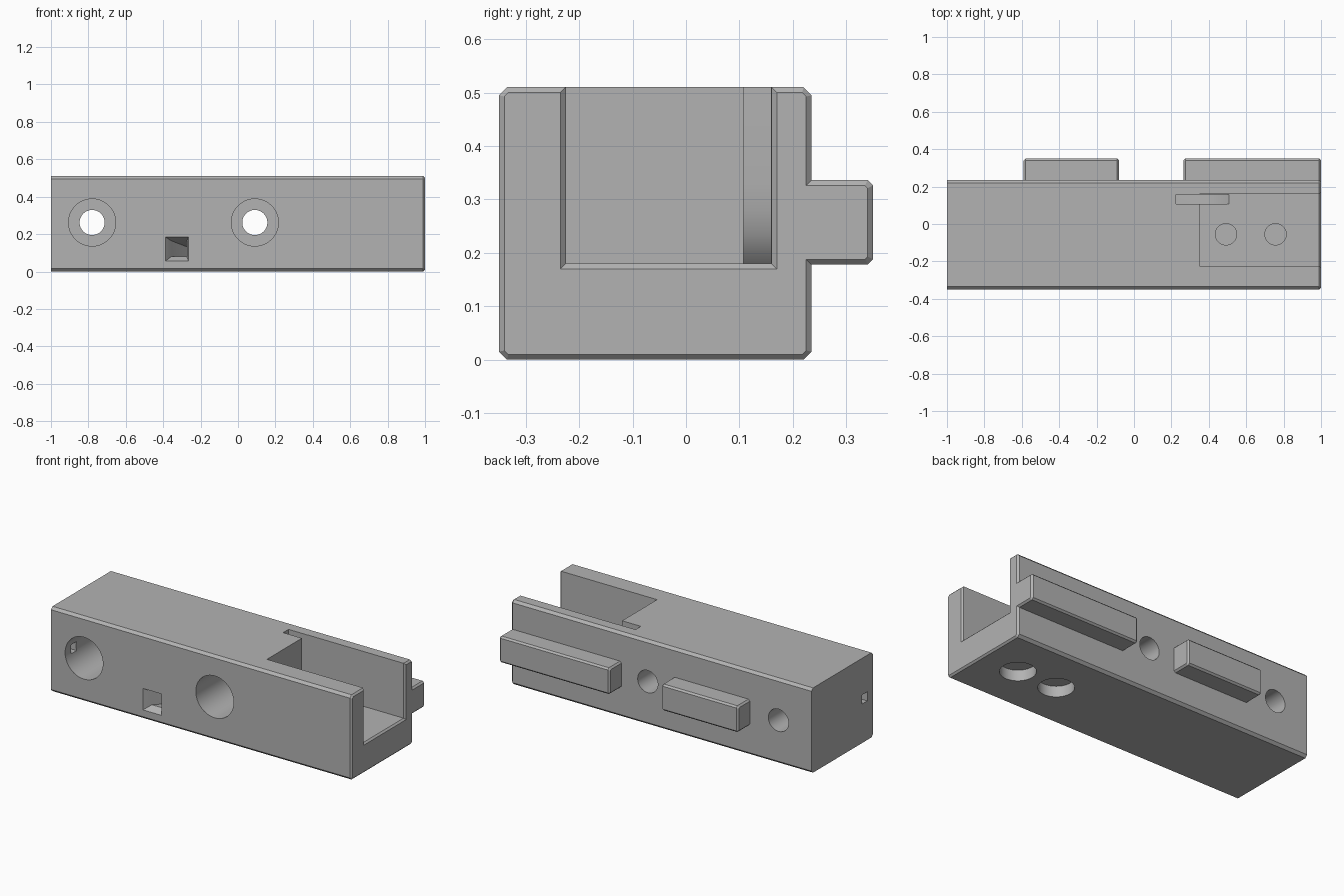
import bpy, bmesh, math
from mathutils import Vector

old = bpy.data.objects.get("Cube")
if old:
    bpy.data.objects.remove(old, do_unlink=True)

GREY = (0.45, 0.45, 0.45, 1)
mat = bpy.data.materials.new("plain grey")
mat.use_nodes = True
mat.diffuse_color = GREY
mat.node_tree.nodes["Principled BSDF"].inputs["Base Color"].default_value = GREY


def loft(name, rings):
    """Closed solid through a list of matching point rings."""
    bm = bmesh.new()
    loops = [[bm.verts.new(p) for p in ring] for ring in rings]
    n = len(loops[0])
    for a, b in zip(loops, loops[1:]):
        for i in range(n):
            j = (i + 1) % n
            bm.faces.new((a[i], a[j], b[j], b[i]))
    bm.faces.new(loops[0])
    bm.faces.new(loops[-1])
    bmesh.ops.recalc_face_normals(bm, faces=bm.faces)
    mesh = bpy.data.meshes.new(name)
    bm.to_mesh(mesh)
    bm.free()
    mesh.materials.append(mat)
    ob = bpy.data.objects.new(name, mesh)
    bpy.context.collection.objects.link(ob)
    return ob


def rect(x, y0, y1, z0, z1):
    return [(x, y0, z0), (x, y1, z0), (x, y1, z1), (x, y0, z1)]


def box(name, x0, x1, y0, y1, z0, z1):
    return loft(name, [rect(x, y0, y1, z0, z1) for x in (x0, x1)])


def octagon(x, y0, y1, z0, z1, c):
    return [(x, y0 + c, z0), (x, y1 - c, z0), (x, y1, z0 + c), (x, y1, z1 - c),
            (x, y1 - c, z1), (x, y0 + c, z1), (x, y0, z1 - c), (x, y0, z0 + c)]


def chamfered_bar(name, x0, x1, y0, y1, z0, z1, c, left_end):
    """Bar along x with chamfered long edges and chamfered ends."""
    e = 0.01
    end = (y0 + e, y1 - e, z0 + e, z1 - e, c / 2)
    full = (y0, y1, z0, z1, c)
    rings = [octagon(x1, *end), octagon(x1 - e, *full)]
    if left_end:
        rings += [octagon(x0 + e, *full), octagon(x0, *end)]
    else:
        rings += [octagon(x0, *full)]
    return loft(name, rings)


def cylinder(name, axis, centre, radius, start, stop):
    """Round cutter along y or z between two depths."""
    def point(a, depth):
        u, v = centre[0] + radius * math.cos(a), centre[1] + radius * math.sin(a)
        return (u, depth, v) if axis == "y" else (u, v, depth)
    angles = [math.tau * i / 64 for i in range(64)]
    return loft(name, [[point(a, d) for a in angles] for d in (start, stop)])


def combine(target, other, operation):
    mod = target.modifiers.new("join", "BOOLEAN")
    mod.operation = operation
    mod.solver = "EXACT"
    mod.object = other
    bpy.context.view_layer.objects.active = target
    bpy.ops.object.modifier_apply(modifier=mod.name)
    bpy.data.objects.remove(other, do_unlink=True)


# Main block and the two back rails
block = chamfered_bar("rail_block", -1, 1, -0.35, 0.235, 0, 0.51, 0.015, False)
for x0, x1 in ((-0.59, -0.08), (0.265, 1)):
    rail = chamfered_bar("back_rail", x0, x1, 0.19, 0.35, 0.178, 0.336, 0.01, True)
    combine(block, rail, "UNION")

cutters = []

# Open channel, flared at the right end
cutters.append(loft("channel", [
    rect(x, -0.225 - f, 0.16 + f, 0.18 - f, 0.6)
    for x, f in ((0.35, 0), (0.99, 0), (1.01, 0.02))]))

# Bolt holes with counterbores, front to back
for x in (-0.78, 0.09):
    cutters.append(cylinder("counterbore", "y", (x, 0.262), 0.126, -0.4, 0.0))
    cutters.append(cylinder("bolt_hole", "y", (x, 0.262), 0.067, -0.05, 0.3))

# Blind round recesses in the underside and channel floor
for x in (0.492, 0.757):
    cutters.append(cylinder("under_recess", "z", (x, -0.055), 0.098, -0.1, 0.065))
    cutters.append(cylinder("floor_recess", "z", (x, -0.055), 0.057, 0.12, 0.3))

# Small hole from the left end into the first counterbore
cutters.append(box("end_hole", -1.1, -0.85, -0.295, -0.245, 0.235, 0.29))

# Narrow slot beside the channel, with a curved undercut
profile = [(0.225, 0.6), (0.225, 0.33), (0.221, 0.28), (0.21, 0.235), (0.19, 0.2),
           (0.17, 0.18), (0.17, 0.1), (0.35, 0.1), (0.44, 0.13), (0.515, 0.185),
           (0.515, 0.3), (0.44, 0.6)]
cutters.append(loft("slot", [[(x, y, z) for x, z in profile] for y in (0.108, 0.159)]))

# Funnel and tunnel from the front face towards the slot
stations = [((-0.329, -0.36, 0.12), 0.067, 0.07, 0),
            ((-0.315, -0.31, 0.122), 0.041, 0.042, 0),
            ((-0.2, -0.1, 0.08), 0.035, 0.035, 35),
            ((0.0, 0.08, 0.08), 0.03, 0.035, 60),
            ((0.2, 0.134, 0.13), 0.024, 0.025, 90)]
rings = []
for centre, hw, hh, yaw in stations:
    a = math.radians(yaw)
    side = Vector((math.cos(a), -math.sin(a), 0)) * hw
    up = Vector((0, 0, hh))
    c = Vector(centre)
    rings.append([c - side - up, c + side - up, c + side + up, c - side + up])
cutters.append(loft("tunnel", rings))

for cutter in cutters:
    combine(block, cutter, "DIFFERENCE")

# Smooth bores, sharp edges
bpy.ops.object.select_all(action="DESELECT")
block.select_set(True)
bpy.context.view_layer.objects.active = block
bpy.ops.object.shade_smooth_by_angle(angle=math.radians(25))
